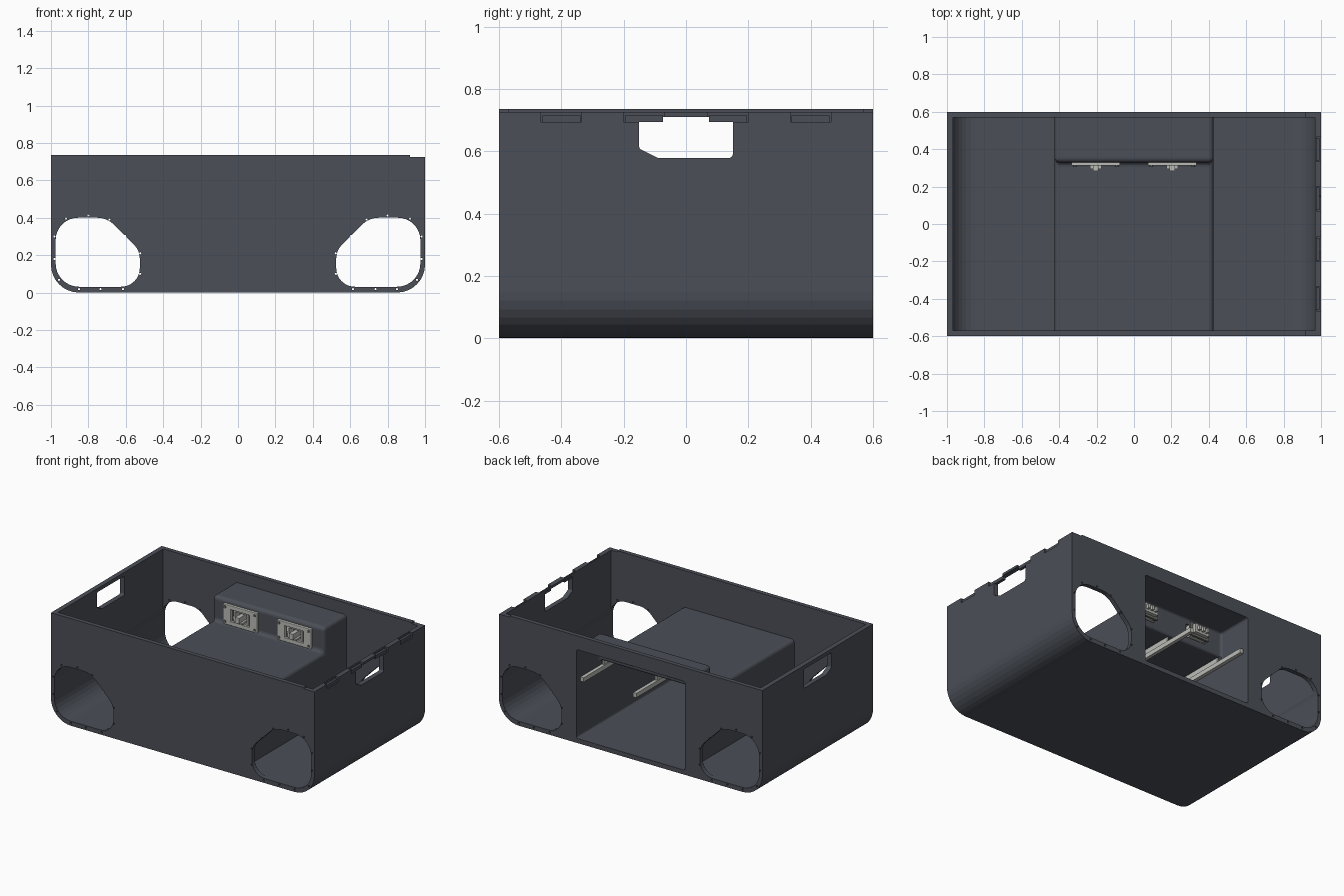
import bpy, bmesh, math
from mathutils import Vector

if "Cube" in bpy.data.objects:
    bpy.data.objects.remove(bpy.data.objects["Cube"])


def material(name, rgb):
    m = bpy.data.materials.new(name)
    m.diffuse_color = (*rgb, 1)
    m.use_nodes = True
    m.node_tree.nodes["Principled BSDF"].inputs["Base Color"].default_value = m.diffuse_color
    return m


GREY = material("slate_grey", (0.070, 0.078, 0.095))
METAL = material("pale_metal", (0.50, 0.50, 0.47))
DARK = material("dark_metal", (0.16, 0.16, 0.155))


def finish(name, bm, mat):
    bmesh.ops.recalc_face_normals(bm, faces=bm.faces)
    me = bpy.data.meshes.new(name)
    bm.to_mesh(me)
    bm.free()
    me.materials.append(mat)
    ob = bpy.data.objects.new(name, me)
    bpy.context.collection.objects.link(ob)
    return ob


def rounded(pts, radii, seg=8):
    """Polygon with every corner replaced by a fillet."""
    out, n = [], len(pts)
    for i, r in enumerate(radii):
        p, a, b = (Vector(pts[k % n]) for k in (i, i - 1, i + 1))
        if r == 0:
            out.append(tuple(p))
            continue
        u, v = (a - p).normalized(), (b - p).normalized()
        half = u.angle(v) / 2
        centre = p + (u + v).normalized() * (r / math.sin(half))
        s = p + u * (r / math.tan(half)) - centre
        e = p + v * (r / math.tan(half)) - centre
        ang = s.angle(e)
        for k in range(seg + 1):
            t = k / seg
            d = (s * math.sin((1 - t) * ang) + e * math.sin(t * ang)) / math.sin(ang)
            out.append(tuple(centre + d))
    return out


def add_prism(bm, pts, axis, lo, hi):
    def place(p, h):
        return {"x": (h, p[0], p[1]), "y": (p[0], h, p[1]), "z": (p[0], p[1], h)}[axis]
    a = [bm.verts.new(place(p, lo)) for p in pts]
    b = [bm.verts.new(place(p, hi)) for p in pts]
    bm.faces.new(a)
    bm.faces.new(b[::-1])
    for i in range(len(a)):
        j = (i + 1) % len(a)
        bm.faces.new((a[i], a[j], b[j], b[i]))


def rect(x0, x1, y0, y1):
    return [(x0, y0), (x1, y0), (x1, y1), (x0, y1)]


def circle(x, y, r, n=8):
    return [(x + r * math.cos(2 * math.pi * i / n), y + r * math.sin(2 * math.pi * i / n)) for i in range(n)]


def prisms(name, items, mat=GREY):
    bm = bmesh.new()
    for it in items:
        add_prism(bm, *it)
    return finish(name, bm, mat)


def apply_modifier(ob, mod):
    bpy.context.view_layer.objects.active = ob
    bpy.ops.object.modifier_apply(modifier=mod.name)


def cut(ob, cutter, keep=False):
    cutter.hide_render = True
    m = ob.modifiers.new("cut", "BOOLEAN")
    m.object, m.solver = cutter, "EXACT"
    apply_modifier(ob, m)
    if not keep:
        bpy.data.objects.remove(cutter)


def bevel(ob, width, seg=4):
    m = ob.modifiers.new("round", "BEVEL")
    m.width, m.segments, m.limit_method = width, seg, "ANGLE"
    apply_modifier(ob, m)


W, D, H, T = 1.0, 0.6, 0.735, 0.03

# open tub with rounded long bottom edges
tub = prisms("tub_shell", [(rounded(rect(-W, W, 0, H), (0.15, 0.15, 0, 0)), "y", -D, D)])
cut(tub, prisms("cavity", [(rounded(rect(-W + .033, W - .033, T, 1), (0.12, 0.12, 0, 0)), "y", -D + T, D - T)]))

# wheel-well shaped holes through the front and back walls
hole = rounded([(-.975, .40), (-.70, .40), (-.525, .225), (-.525, .031), (-.975, .031)],
               (.12, .13, .11, .10, .125))
cut(tub, prisms("well_holes", [([(s * x, z) for x, z in hole], "y", -1, 1) for s in (1, -1)]))

# bolt holes around them
bolts = [(.982, .30), (.982, .18), (.957, .068), (.85, .018), (.735, .018), (.615, .018),
         (.523, .10), (.523, .21), (.603, .302), (.688, .39), (.80, .412), (.92, .395)]
cut(tub, prisms("bolt_holes", [(circle(s * x, z, .006), "y", -1, 1) for x, z in bolts for s in (1, -1)]))

# hand windows in both end walls
window = rounded([(-.15, .71), (.15, .71), (.15, .578), (-.09, .578), (-.15, .608)], (.012, .012, .012, .01, .01), 3)
cut(tub, prisms("windows", [(window, "x", -2, 2)]))

# lowered right rim and hinge notches
cut(tub, prisms("rim_step", [(rect(.92, 1.1, .726, .9), "y", -1, 1)]))
HINGES = ((-.465, -.335), (-.2, -.07), (.07, .2), (.335, .465))
cut(tub, prisms("hinge_notches", [(rect(a, b, .693, .9), "x", .976, 1.1) for a, b in HINGES]))

# hinge pads sitting in the notches
for i, (a, b) in enumerate(HINGES):
    prisms(f"hinge_pad_{i + 1}", [(rect(a + .004, b - .004, .693, .715), "x", .972, .992)])

# inner housing: low platform with a raised box at the back
def step_profile(y0, y1, z0, low, high, step):
    return [(y0, z0), (y1, z0), (y1, high), (step, high), (step, low), (y0, low)]


housing = prisms("inner_housing", [(step_profile(-.592, .592, .002, .485, .655, .33), "x", -.425, .425)])
bevel(housing, .025)
hollow = prisms("compartment_space", [(step_profile(-.57, .7, .031, .47, .64, .345), "x", -.413, .413)])
bevel(hollow, .014, 3)
cut(tub, hollow, keep=True)
cut(housing, hollow)

SOCKETS = (-.205, .205)
cut(housing, prisms("socket_openings", [(rect(x - .075, x + .075, .515, .605), "y", .3, .4) for x in SOCKETS]))

# sockets on the front of the raised box
for n, x in zip(("left", "right"), SOCKETS):
    frame = prisms(f"socket_frame_{n}", [(rect(x - .13, x + .13, .492, .628), "y", .312, .334)], METAL)
    cut(frame, prisms("frame_opening", [(rect(x - .07, x + .07, .52, .60), "y", .2, .4)]))
    bevel(frame, .004, 2)
    # inner cup, ribs and contact post
    prisms(f"socket_back_{n}", [(rect(x - .075, x + .075, .515, .605), "y", .37, .385)], DARK)
    ribs = [(rect(x + k * .05 - .006, x + k * .05 + .006, .518, .602), "y", .322, .372) for k in (-1, 1)]
    ribs += [(rect(x - .056, x + .056, z - .005, z + .005), "y", .325, .372) for z in (.527, .593)]
    prisms(f"socket_ribs_{n}", ribs, METAL)
    prisms(f"socket_post_{n}", [(rect(x - .015, x + .015, .535, .575), "y", .283, .372),
                                (rect(x - .03, x + .03, .528, .54), "y", .295, .372)], METAL)
    # corner screws and rear terminal block
    prisms(f"socket_screws_{n}", [(circle(x + a * .112, .56 + b * .05, .009), "y", .306, .314)
                                  for a in (-1, 1) for b in (-1, 1)], DARK)
    prisms(f"terminal_block_{n}", [(rect(x - .055, x + .055, .53, .59), "y", .385, .41)], METAL)
    prisms(f"terminal_pins_{n}", [(rect(x + k * .03 - .008, x + k * .03 + .008, .545, .575), "y", .41, .43)
                                  for k in (-1, 0, 1)], METAL)

# slide rails under the compartment roof
for n, x in (("left", -.400), ("middle", 0), ("right", .400)):
    prisms(f"slide_rail_{n}", [(rect(x - .012, x + .012, .405, .435), "y", -.56, .555),
                               (rect(x - .006, x + .006, .43, .475), "y", -.56, .325)], METAL)
